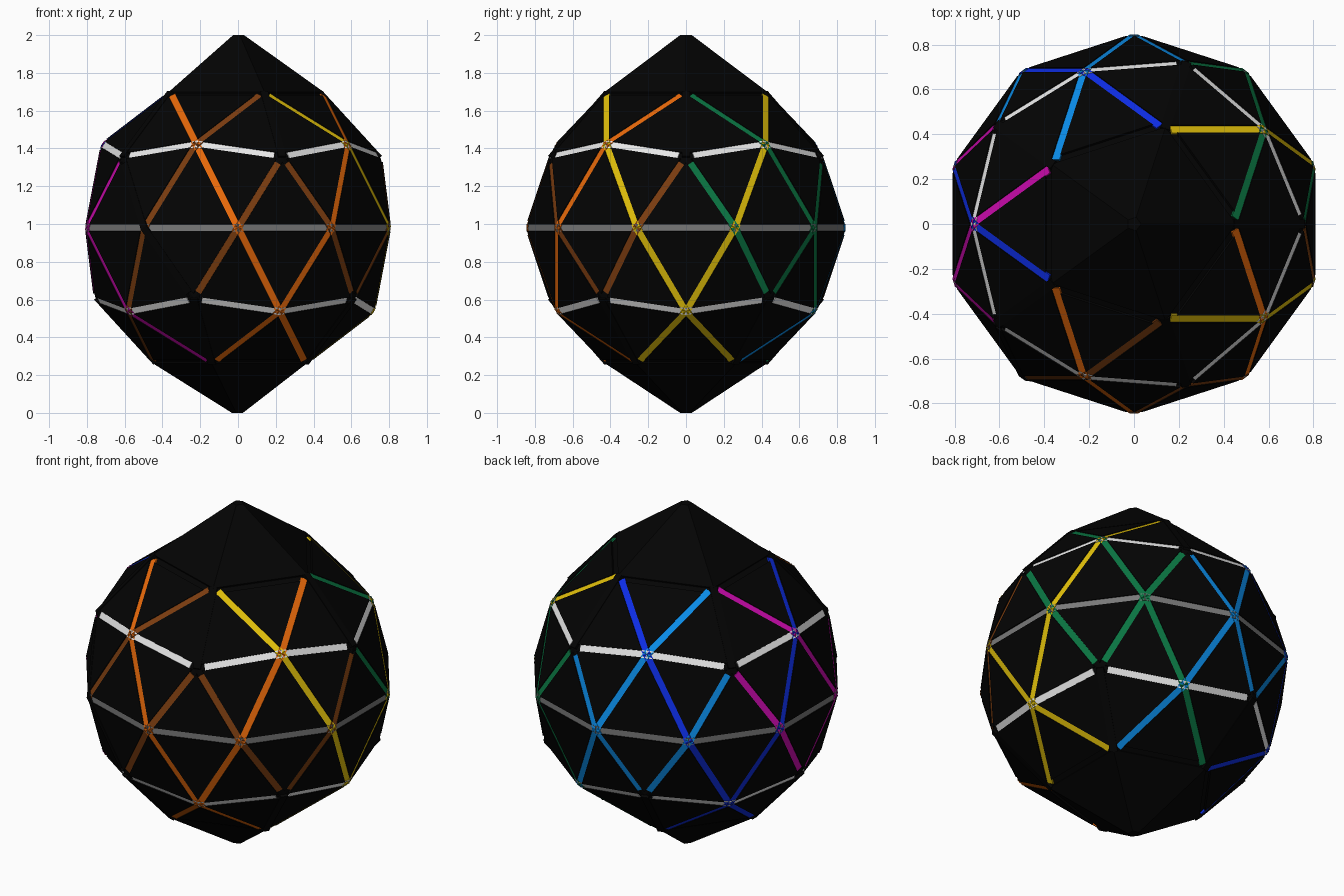
import bpy, bmesh, math
from mathutils import Vector, Matrix

if "Cube" in bpy.data.objects:
    bpy.data.objects.remove(bpy.data.objects["Cube"])

R = 0.84          # dome radius
CZ = 0.98         # dome centre height
S5 = math.sqrt(5)


def material(name, rgb):
    m = bpy.data.materials.new(name)
    m.diffuse_color = (*rgb, 1)
    m.use_nodes = True
    m.node_tree.nodes["Principled BSDF"].inputs["Base Color"].default_value = m.diffuse_color
    return m


MATS = {n: material(n, c) for n, c in {
    "black": (0.001, 0.001, 0.001),
    "white": (0.80, 0.80, 0.80),
    "grey": (0.19, 0.19, 0.19),
    "orange": (0.80, 0.14, 0.003),
    "brown": (0.20, 0.046, 0.005),
    "yellow": (0.75, 0.52, 0.003),
    "green": (0.003, 0.18, 0.055),
    "light_blue": (0.003, 0.26, 0.80),
    "blue": (0.004, 0.026, 0.78),
    "magenta": (0.60, 0.003, 0.42)}.items()}


def finish(bm, name, mat):
    bmesh.ops.recalc_face_normals(bm, faces=bm.faces)
    me = bpy.data.meshes.new(name)
    bm.to_mesh(me)
    bm.free()
    me.materials.append(MATS[mat])
    ob = bpy.data.objects.new(name, me)
    bpy.context.collection.objects.link(ob)
    return ob


# Rings of dome vertices: height and radius on a unit sphere
RINGS = {
    "cap_top": (0.8507, 0.5257), "up_mid": (0.5257, 0.8507),
    "up_hub": (1 / S5, 2 / S5), "equator": (0.0, 1.0),
    "low_hub": (-1 / S5, 2 / S5), "low_mid": (-0.5257, 0.8507),
    "cap_low": (-0.8507, 0.5257)}
GAP = {"up_hub": 0.042, "low_hub": 0.042, "cap_top": 0.03, "cap_low": 0.03}


def point(ring, deg):
    z, r = RINGS[ring]
    a = math.radians(deg)
    return R * Vector((r * math.cos(a), r * math.sin(a), z))


def strip(bm, start, end, width=0.042, lift=0.0, gaps=GAP):
    """Thin bar lying in the groove between two dome vertices."""
    p, q = point(*start), point(*end)
    d = (q - p).normalized()
    p = p + d * gaps.get(start[0], -0.003)
    q = q - d * gaps.get(end[0], -0.003)
    mid = (p + q) / 2
    up = (mid - d * mid.dot(d)).normalized()
    side = up.cross(d)
    rot = Matrix((d, side, up)).transposed().to_4x4()
    centre = mid + up * (lift - 0.003) + Vector((0, 0, CZ))
    size = Matrix.Diagonal(((q - p).length, width, 0.014, 1))
    bmesh.ops.create_cube(bm, size=1,
                          matrix=Matrix.Translation(centre) @ rot @ size)


# Faceted dome body with raised triangular panels, leaving grooves between
bm = bmesh.new()
bmesh.ops.create_icosphere(bm, subdivisions=2, radius=R,
                           matrix=Matrix.Translation((0, 0, CZ)))
bm.normal_update()
panels = [f for f in bm.faces
          if all(abs(v.co.z - CZ) < 0.95 * R for v in f.verts)]
bmesh.ops.inset_individual(bm, faces=panels, thickness=0.0165, depth=0,
                           use_even_offset=True)
# wider groove beside the caps
for f in panels:
    near = [v for v in f.verts if abs(v.co.z - CZ) > 0.78 * R]
    if len(near) == 2:
        tip = next(v for v in f.verts if v not in near)
        for v in near:
            v.co = v.co.lerp(tip.co, 0.06)
bmesh.ops.inset_individual(bm, faces=panels, thickness=0.0005, depth=0.012)
finish(bm, "faceted_body", "black")


# Five-sided pointed caps with a narrow rim, top and bottom
def cap(name, levels, offset):
    bm = bmesh.new()
    loops = []
    for r, z in levels:
        loops.append([bm.verts.new((r * math.cos(math.radians(offset + 72 * i)),
                                    r * math.sin(math.radians(offset + 72 * i)), z))
                      for i in range(5)])
    for a, b in zip(loops, loops[1:]):
        for i in range(5):
            j = (i + 1) % 5
            bm.faces.new((a[i], a[j], b[j], b[i]))
    bm.faces.new(loops[0])
    bm.faces.new(loops[-1])
    finish(bm, name, "black")


cap("top_cap", [(0.44, 1.67), (0.455, 1.698), (0.032, 2.0)], 0)
cap("bottom_cap", [(0.44, 0.29), (0.455, 0.265), (0.032, 0.0)], 36)

strips = {n: bmesh.new() for n in MATS}

# Equator band
for i in range(10):
    strip(strips["grey"], ("equator", 18 + 36 * i), ("equator", 54 + 36 * i))

# White zigzag rings above and below, black fillers from hubs to caps
for i in range(5):
    for s in (-36, 36):
        strip(strips["white"], ("up_mid", 36 + 72 * i), ("up_hub", 36 + 72 * i + s))
        strip(strips["white"], ("low_mid", 72 * i), ("low_hub", 72 * i + s))
    strip(strips["black"], ("cap_top", 72 * i), ("up_hub", 72 * i), lift=0.007, gaps={})
    strip(strips["black"], ("cap_low", 36 + 72 * i), ("low_hub", 36 + 72 * i), lift=0.007, gaps={})

# Long lines running from the top cap to the bottom cap: start angle, turn
LINES = {(324, -1): "orange", (324, 1): "yellow", (252, 1): "orange",
         (252, -1): "brown", (180, 1): "magenta", (180, -1): "blue",
         (108, -1): "light_blue", (108, 1): "blue",
         (36, -1): "yellow", (36, 1): "green"}
for (a, t), colour in LINES.items():
    path = [("cap_top", a - 36 * t), ("up_mid", a), ("equator", a + 18 * t),
            ("low_mid", a + 36 * t), ("cap_low", a + 72 * t)]
    for s, e in zip(path, path[1:]):
        strip(strips[colour], s, e, lift=0.001)

# Short spokes from the equator to the hubs (one sector is black)
SPOKES = {18: "green", 54: "green", 90: "light_blue", 126: "light_blue",
          162: "magenta", 198: "magenta", 234: "black",
          270: "brown", 306: "brown", 342: "brown"}
for a, colour in SPOKES.items():
    t = 18 if (a - 18) % 72 else -18
    lift = 0.006 if colour == "black" else 0.0
    strip(strips[colour], ("equator", a), ("up_hub", a + t), lift=lift)
    strip(strips[colour], ("equator", a), ("low_hub", a - t), lift=lift)

for n, b in strips.items():
    finish(b, n + "_strips", n)
